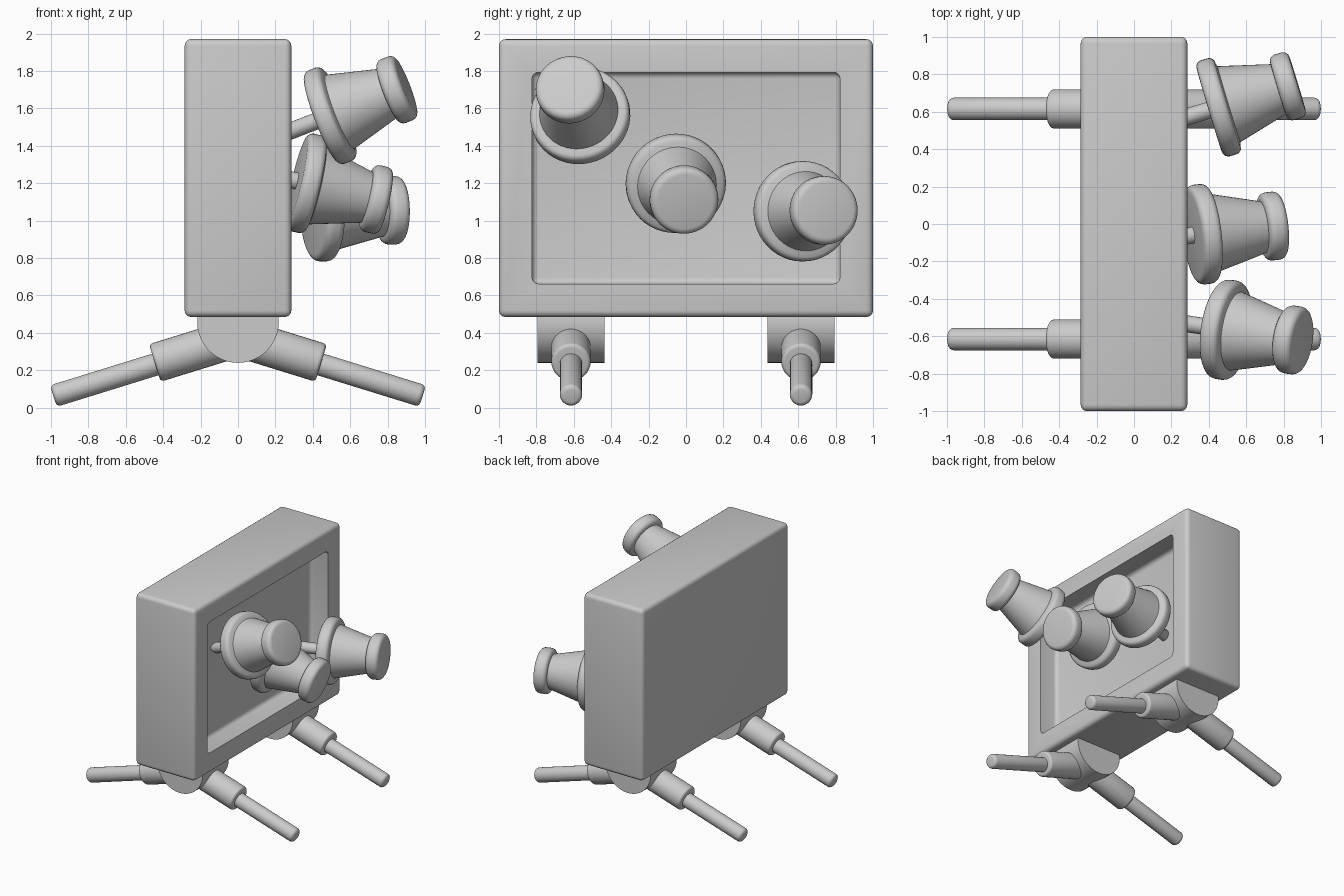
import bpy, bmesh, math
from mathutils import Vector, Matrix

if "Cube" in bpy.data.objects:
    bpy.data.objects.remove(bpy.data.objects["Cube"])


def finish(name, bm, angle=40):
    bmesh.ops.recalc_face_normals(bm, faces=bm.faces)
    me = bpy.data.meshes.new(name)
    bm.to_mesh(me)
    bm.free()
    for p in me.polygons:
        p.use_smooth = True
    me.set_sharp_from_angle(angle=math.radians(angle))
    ob = bpy.data.objects.new(name, me)
    bpy.context.collection.objects.link(ob)
    return ob


def lathe(name, profile, origin, direction, segs=48, angle=40):
    """Revolve (radius, distance) points around an axis and close both ends."""
    bm = bmesh.new()
    rot = Vector(direction).to_track_quat('Z', 'Y').to_matrix().to_4x4()
    mat = Matrix.Translation(origin) @ rot
    rings = []
    for r, t in profile:
        rings.append([bm.verts.new(mat @ Vector((r * math.cos(a), r * math.sin(a), t)))
                      for a in (2 * math.pi * i / segs for i in range(segs))])
    for a, b in zip(rings, rings[1:]):
        for i in range(segs):
            j = (i + 1) % segs
            bm.faces.new((a[i], a[j], b[j], b[i]))
    bm.faces.new(rings[0][::-1])
    bm.faces.new(rings[-1])
    return finish(name, bm, angle)


def rounded(r, t0, t1, b, steps=4):
    """Profile of a cylinder with rounded rims."""
    arc = [math.pi / 2 * i / steps for i in range(steps + 1)]
    low = [(r - b + b * math.sin(a), t0 + b - b * math.cos(a)) for a in arc]
    high = [(r - b + b * math.cos(a), t1 - b + b * math.sin(a)) for a in arc]
    return low + high


# Board: thick rounded frame with a recessed panel on the +x face
bm = bmesh.new()
bmesh.ops.create_cube(bm, size=1, matrix=Matrix.Translation((0, 0, 1.2275))
                      @ Matrix.Diagonal((0.57, 2.0, 1.485, 1)))
panel = max(bm.faces, key=lambda f: f.calc_center_median().x)
bmesh.ops.inset_region(bm, faces=[panel], thickness=0.25)
ext = bmesh.ops.extrude_discrete_faces(bm, faces=[panel])
bmesh.ops.translate(bm, vec=(-0.17, 0, 0), verts=ext['faces'][0].verts)
bm.normal_update()
hard = [e for e in bm.edges if e.calc_face_angle(0) > 0.5]
rim = [e for e in hard if all(abs(v.co.x - 0.285) < 1e-4 and abs(v.co.y) < 0.9 for v in e.verts)]
bmesh.ops.bevel(bm, geom=[e for e in hard if e not in rim], offset=0.035,
                segments=4, profile=0.5, affect='EDGES')
finish("board", bm)

# Feet: round hubs with two telescopic legs each
tilt = math.radians(17.2)
hub_z = 0.377
for side, y in (("front", -0.615), ("back", 0.615)):
    lathe(side + "_hub", [(0.218, -0.178), (0.218, 0.178)], (0, y, 0.458), (0, 1, 0))
    for end, s in (("left", -1), ("right", 1)):
        d = (s * math.cos(tilt), 0, -math.sin(tilt))
        lathe(f"{side}_{end}_leg_sleeve", rounded(0.105, 0.0, 0.465, 0.02), (0, y, hub_z), d, 32)
        lathe(f"{side}_{end}_leg_rod", rounded(0.06, 0.4, 1.033, 0.025), (0, y, hub_z - 0.009), d, 32)

# Push pins: needle, collar, tapered grip and head on a shared axis
pins = [
    ((0.49, -0.565, 1.56), (0.85, -0.62, 1.70)),
    ((0.362, -0.055, 1.20), (0.73, -0.012, 1.115)),
    ((0.45, 0.623, 1.05), (0.82, 0.735, 1.055)),
]
body = (rounded(0.268, -0.05, 0.055, 0.035)[:-1] + [(0.225, 0.055), (0.212, 0.06), (0.14, 0.335)]
        + rounded(0.183, 0.335, 0.443, 0.035))
for i, (a, b) in enumerate(pins, 1):
    a, b = Vector(a), Vector(b)
    lathe(f"pin_{i}_body", body, a, b - a)
    lathe(f"pin_{i}_needle", [(0.01, -0.44), (0.045, -0.36), (0.045, 0.0)], a, b - a, 24)
